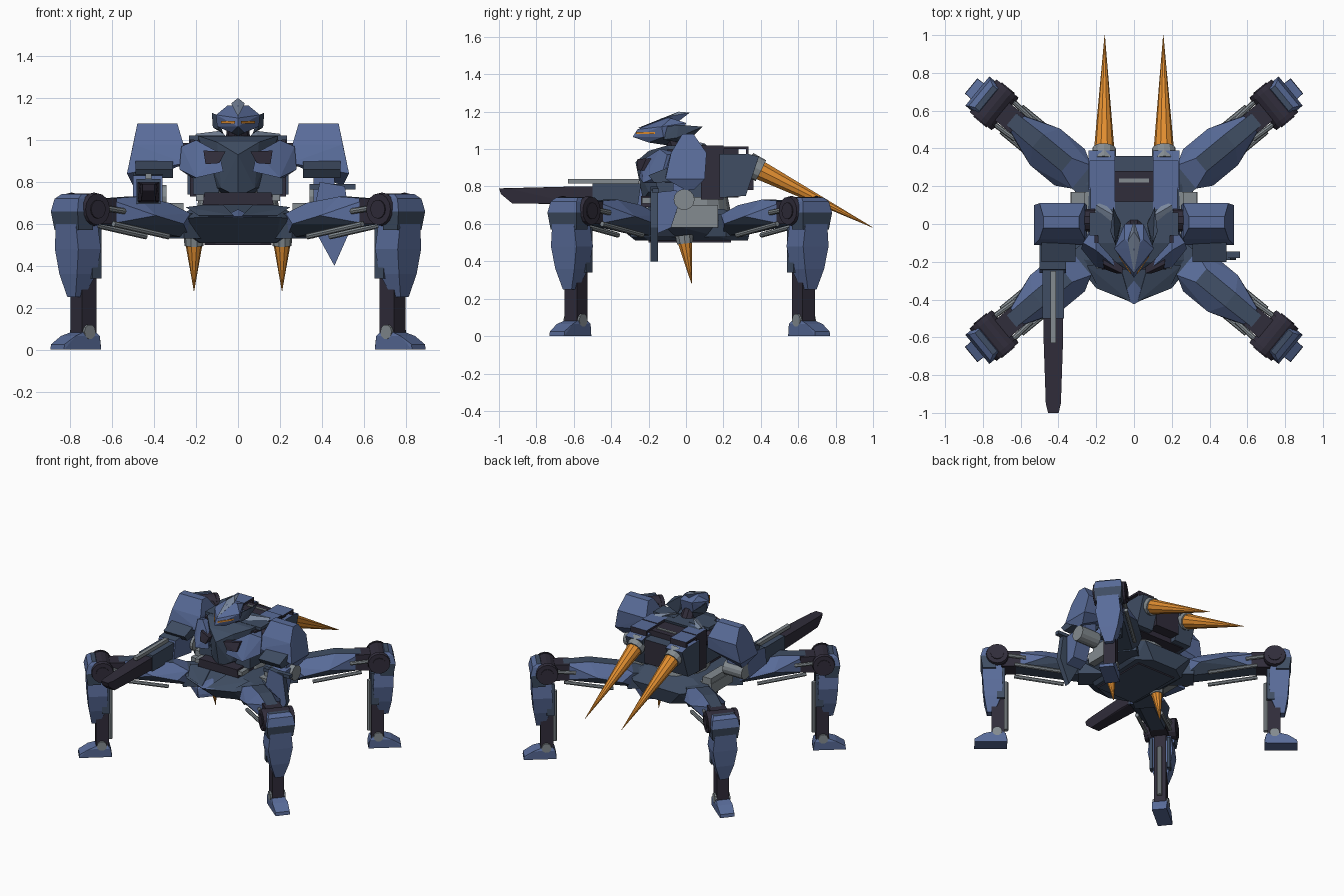
import bpy, bmesh, math
from mathutils import Vector, Matrix

cube = bpy.data.objects.get("Cube")
if cube:
    bpy.data.objects.remove(cube, do_unlink=True)


def make_material(name, red, green, blue):
    material = bpy.data.materials.new(name)
    material.use_nodes = True
    colour = (red, green, blue, 1)
    material.diffuse_color = colour
    shader = next(n for n in material.node_tree.nodes if n.type == "BSDF_PRINCIPLED")
    shader.inputs["Base Color"].default_value = colour
    return material


BLUE = make_material("armour blue", .1, .15, .32)
SLATE = make_material("slate blue", .05, .075, .125)
DARK = make_material("dark frame", .03, .026, .043)
GREY = make_material("bare metal", .23, .26, .28)
PALE = make_material("pale blue grey", .19, .24, .33)
ORANGE = make_material("amber", .75, .27, .03)

LEG_TURN = Matrix.Rotation(math.radians(39.5), 4, "Z")
LEG_CENTRE = Vector((0, .02, 0))


def solid(name, points, colour, copies="", accent=None, rule=None):
    """Convex faceted part; copies is pair, whole (symmetric hull) or legs."""
    points = [Vector(p) for p in points]
    if copies == "whole":
        points += [Vector((-p.x, p.y, p.z)) for p in points]
    if copies == "legs":
        points = [LEG_TURN @ p for p in points]
    bm = bmesh.new()
    for p in points:
        bm.verts.new(p)
    bmesh.ops.remove_doubles(bm, verts=bm.verts[:], dist=.0005)
    bmesh.ops.convex_hull(bm, input=bm.verts[:])
    loose = [v for v in bm.verts if not v.link_faces]
    bmesh.ops.delete(bm, geom=loose, context="VERTS")
    bmesh.ops.dissolve_limit(bm, angle_limit=.02, verts=bm.verts[:], edges=bm.edges[:])
    bmesh.ops.recalc_face_normals(bm, faces=bm.faces[:])
    mesh = bpy.data.meshes.new(name)
    mesh.materials.append(colour)
    if accent:
        mesh.materials.append(accent)
        for face in bm.faces:
            face.material_index = int(rule(face.normal))
    bm.to_mesh(mesh)
    bm.free()
    part = bpy.data.objects.new(name, mesh)
    bpy.context.collection.objects.link(part)
    if copies in ("pair", "legs"):
        mirror = part.modifiers.new("mirror", "MIRROR")
        mirror.use_mirror_merge = False
        mirror.use_axis = (True, copies == "legs", False)
    if copies == "legs":
        part.location = LEG_CENTRE


def box(name, low, high, colour, copies="", **paint):
    corners = [(x, y, z) for x in (low[0], high[0])
               for y in (low[1], high[1]) for z in (low[2], high[2])]
    solid(name, corners, colour, copies, **paint)


def prism(name, axis, low, high, profile, colour, copies="", **paint):
    """Extrude a flat profile along x or y."""
    place = {"x": lambda d, a, b: (d, a, b), "y": lambda d, a, b: (a, d, b)}[axis]
    points = [place(d, a, b) for d in (low, high) for a, b in profile]
    solid(name, points, colour, copies, **paint)


def tube(name, start, end, wide, narrow, colour, copies="", sides=10):
    start, end = Vector(start), Vector(end)
    turn = (end - start).to_track_quat("Z", "Y")
    points = []
    for centre, radius in ((start, wide), (end, narrow)):
        for i in range(sides):
            a = math.tau * i / sides
            points.append(centre + turn @ Vector((math.cos(a), math.sin(a), 0)) * radius)
    solid(name, points, colour, copies)


def slabs(name, layers, colour, copies="", **paint):
    """Stack of rectangles: height, near and far x, half depth."""
    points = [(x, y, z) for z, near, far, half in layers
              for x in (near, far) for y in (-half, half)]
    solid(name, points, colour, copies, **paint)


def faces_up(normal):
    return normal.z > .6


# Legs: x runs outward from the body, y across the leg
box("hip_block", (.2, -.08, .53), (.4, .08, .65), SLATE, "legs")
solid("thigh_armour", [(r, side * half, z) for side in (-1, 1) for r, half, z in (
    (.34, .05, .53), (.36, .08, .65), (.44, .125, .6), (.46, .045, .7), (.61, .125, .64),
    (.66, .045, .73), (.83, .05, .6), (.84, .04, .72))], BLUE, "legs",
    accent=SLATE, rule=lambda n: n.z > .95 or n.z < -.6)
box("knee_arm", (.8, -.06, .6), (.94, .06, .72), DARK, "legs")
for side in (-1, 1):
    tube("thigh_piston", (.5, side * .085, .54), (.84, side * .085, .6),
         .014, .014, GREY, "legs", sides=8)
    tube("knee_piston", (.76, side * .07, .66), (.92, side * .08, .68),
         .014, .014, GREY, "legs", sides=8)
    tube("knee_disc", (.96, side * .085, .67), (.96, side * .112, .67),
         .08, .075, DARK, "legs", sides=16)
    tube("knee_bolt", (.96, side * .11, .67), (.96, side * .118, .67),
         .045, .045, DARK, "legs", sides=12)
tube("knee_axle", (.96, -.1, .67), (.96, .1, .67), .075, .075, DARK, "legs", sides=16)
slabs("knee_cap", [(.57, .97, 1.06, .09), (.66, .98, 1.075, .1), (.72, .99, 1.06, .09),
                   (.742, 1, 1.03, .075)], SLATE, "legs",
      accent=BLUE, rule=lambda n: .1 < n.z < .9)
box("shin_core", (.91, -.042, .07), (1, .042, .62), DARK, "legs")
slabs("shin_armour", [(.6, .93, 1.065, .075), (.48, .92, 1.06, .088), (.36, .93, 1.05, .066),
                      (.25, .98, 1.03, .03)], BLUE, "legs")
for side in (-1, 1):
    box("shin_side_plate", (.905, side * .05, .34), (.96, side * .072, .58), SLATE, "legs")
tube("shin_rod", (.9, 0, .12), (.9, 0, .5), .018, .018, GREY, "legs", sides=8)
tube("ankle_joint", (.96, -.055, .085), (.96, .055, .085), .035, .035, GREY, "legs")
slabs("foot", [(0, .89, 1.118, .052), (.025, .89, 1.115, .05), (.065, .9, 1.05, .055),
               (.085, .92, .99, .045)], BLUE, "legs")

# Pelvis and underside
solid("pelvis", [(0, -.42, .63), (.2, -.34, .63), (.33, -.18, .62), (.31, .22, .62),
                 (.2, .36, .62), (0, -.27, .51), (.18, -.2, .51), (.2, .26, .51),
                 (.1, .33, .51), (.18, -.2, .69), (.2, .2, .68)], SLATE, "whole")
solid("pelvis_prow", [(.02, -.41, .64), (.19, -.335, .64), (.25, -.22, .68),
                      (.08, -.2, .7), (.04, -.3, .6)], BLUE, "pair",
      accent=SLATE, rule=faces_up)
solid("prow_wedge", [(.07, -.385, .635), (0, -.425, .635), (0, -.3, .55),
                     (0, -.3, .67)], BLUE, "whole")
box("pelvis_keel", (-.16, -.2, .5), (.16, .24, .53), DARK,
    accent=SLATE, rule=lambda n: n.z < -.5)
box("side_mount", (-.335, -.09, .58), (.335, .17, .66), GREY)
box("side_mount_cap", (.26, -.05, .6), (.33, .17, .7), GREY, "pair")
tube("waist_ring", (0, .04, .66), (0, .04, .76), .2, .18, GREY, sides=16)
tube("belly_socket", (.21, -.01, .54), (.21, -.005, .495), .05, .045, GREY, "pair")
tube("belly_spike", (.21, -.005, .5), (.21, .03, .28), .04, .001, ORANGE, "pair")

# Torso
box("torso_core", (-.21, -.1, .74), (.21, .28, 1), DARK)
box("torso_back", (.1, .08, .73), (.23, .2, 1.02), DARK, "pair",
    accent=BLUE, rule=faces_up)
prism("abdomen", "y", -.24, 0, [(-.17, .69), (.17, .69), (.16, .75), (-.16, .75)], DARK)
box("abdomen_trim", (.165, -.235, .71), (.2, -.15, .74), GREY, "pair")
box("flank_plate", (.09, -.16, .74), (.215, .08, .92), SLATE, "pair")
solid("chest_keel", [(.19, -.1, 1.02), (.1, -.2, .99), (0, -.27, .93), (.08, -.2, .77),
                     (0, -.23, .73), (.2, .12, 1.02), (.2, .05, .78)], SLATE, "whole")
solid("chest_plate", [(.09, -.235, .94), (.07, -.25, .85), (.2, -.23, .82), (.28, -.13, .86),
                      (.27, -.1, .97), (.2, -.14, 1), (.2, 0, .98), (.22, 0, .82)],
      BLUE, "pair")
solid("chest_vent", [(x, y + depth, z) for x, y, z in (
    (.06, -.263, .945), (.165, -.212, .95), (.155, -.24, .885), (.09, -.263, .89))
    for depth in (0, .05)], DARK, "pair")
box("collar_bar", (.06, -.06, 1), (.235, .06, 1.022), SLATE, "pair")
solid("collar_fin", [(.06, -.02, 1.02), (.08, .03, 1.045), (.2, .1, 1.03), (.21, .06, 1.01),
                     (.1, -.03, 1.01), (.17, .12, 1.01)], PALE, "pair")

# Back pods with long spikes
prism("back_pod", "x", .1, .24, [(.18, .975), (.33, .975), (.39, .96), (.34, .82),
                                 (.32, .75), (.18, .74)], SLATE, "pair",
      accent=BLUE, rule=lambda n: n.z > .2)
box("pod_handle", (.1, .19, 1), (.235, .335, 1.015), DARK, "pair",
    accent=BLUE, rule=faces_up)
box("pod_handle_post", (.1, .32, .97), (.235, .335, 1.005), DARK, "pair")
tube("spike_socket", (.16, .33, .92), (.158, .4, .885), .066, .062, GREY, "pair", sides=12)
tube("back_spike", (.158, .37, .9), (.155, 1, .58), .056, .001, ORANGE, "pair")
box("back_bridge", (-.1, .27, .78), (.1, .36, .96), DARK, accent=SLATE, rule=faces_up)
box("back_latch", (-.08, .22, 1), (.08, .24, 1.006), GREY)

# Shoulders and arms
solid("shoulder_armour", [(x, y, z) for x, low, high, z in (
    (.29, -.02, .04, 1.08), (.48, -.02, .04, 1.08), (.26, -.08, .11, .98),
    (.5, -.08, .11, .98), (.25, -.11, .1, .89), (.53, -.11, .1, .84),
    (.5, 0, .04, .78)) for y in (low, high)], BLUE, "pair")
prism("shoulder_front", "x", .31, .49,
      [(-.1, .9), (-.2, .86), (-.17, .82), (-.02, .83), (0, .9)], SLATE, "pair")
tube("shoulder_axle", (.18, .02, .93), (.34, .02, .93), .06, .06, DARK, "pair")
box("upper_arm", (.36, -.07, .74), (.46, .02, .88), BLUE, "pair")
tube("elbow_joint", (.34, -.01, .73), (.5, -.01, .73), .056, .056, GREY, "pair", sides=14)
prism("left_forearm", "x", .36, .48,
      [(-.15, .77), (-.05, .78), (-.04, .7), (-.08, .58), (-.15, .55)], BLUE)
prism("left_shield", "y", -.19, -.15, [(.46, .4), (.54, .58), (.51, .78), (.39, .8),
                                       (.35, .6)], SLATE,
      accent=BLUE, rule=lambda n: n.y < -.5)
box("shield_bar", (.34, -.18, .765), (.56, -.145, .79), SLATE)
prism("right_forearm", "x", -.5, -.36,
      [(-.26, .7), (-.24, .83), (-.06, .85), (-.03, .76), (-.05, .67)], BLUE,
      accent=SLATE, rule=faces_up)
box("gun_sleeve", (-.485, -.5, .695), (-.37, -.2, .815), SLATE)
solid("gun_barrel", [(side * half - .427, y, z) for side in (-1, 1) for half, y, z in (
    (.028, -1, .79), (.028, -.99, .76), (.035, -.93, .71), (.04, -.95, .79),
    (.052, -.6, .71), (.052, -.6, .8), (.052, -.3, .7), (.052, -.3, .8))], DARK)
box("gun_rail", (-.442, -.63, .815), (-.413, -.25, .84), GREY)

# Head
tube("neck", (0, -.02, .98), (0, -.08, 1.1), .06, .05, DARK)
solid("head", [(0, -.285, 1.065), (0, -.26, 1.105), (0, -.13, 1.165), (.05, -.08, 1.165),
               (.105, -.13, 1.12), (.1, -.12, 1.065), (.03, -.2, 1.035), (.05, 0, 1.14),
               (.05, -.02, 1.05), (0, -.1, 1.02)],
      BLUE, "whole", accent=SLATE, rule=lambda n: n.z < -.6)
solid("head_crest", [(0, -.26, 1.112), (.033, -.09, 1.175), (0, -.04, 1.2), (0, .02, 1.195),
                     (0, -.05, 1.14)], PALE, "whole", accent=BLUE, rule=lambda n: n.z < .6)
solid("ear_fin", [(.095, -.12, 1.05), (.1, -.1, 1.12), (.125, -.04, 1.13), (.11, .09, 1.12),
                  (.07, 0, 1.03), (.12, -.05, 1.06)], SLATE, "pair")
solid("eye", [(x, y + depth, z + lift) for x, y, z in ((.015, -.268, 1.08), (.08, -.174, 1.08))
              for depth in (0, .009) for lift in (0, .011)], ORANGE, "pair")
